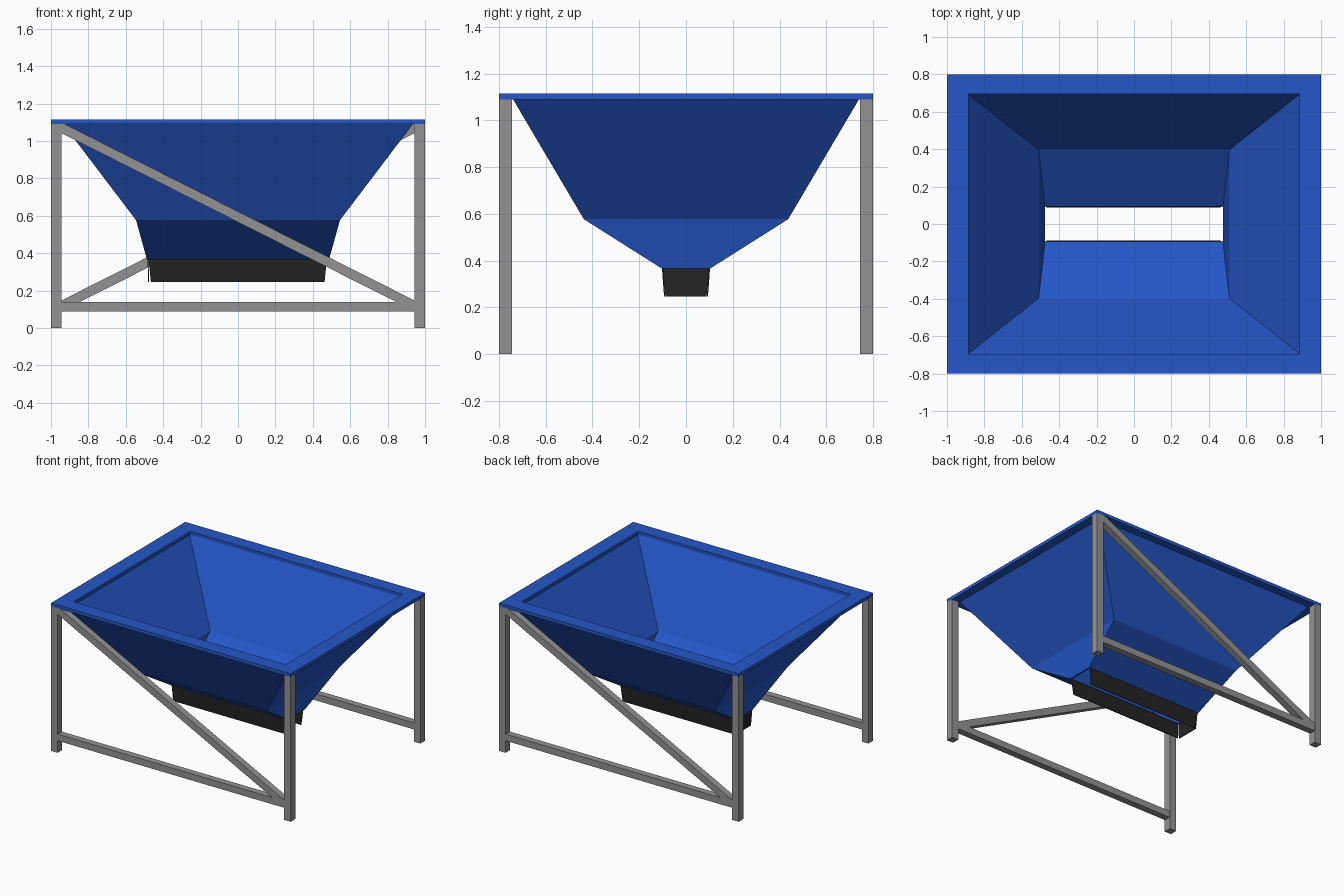
import bpy
import bmesh

if "Cube" in bpy.data.objects:
    bpy.data.objects.remove(bpy.data.objects["Cube"])


def material(name, rgb):
    m = bpy.data.materials.new(name)
    m.diffuse_color = (*rgb, 1)
    m.use_nodes = True
    m.node_tree.nodes["Principled BSDF"].inputs["Base Color"].default_value = m.diffuse_color
    return m


BLUE = material("blue paint", (0.018, 0.095, 0.58))
GREY = material("grey steel", (0.29, 0.29, 0.29))
BLACK = material("black rubber", (0.017, 0.017, 0.017))


def finish(name, bm, mat):
    bmesh.ops.recalc_face_normals(bm, faces=bm.faces)
    me = bpy.data.meshes.new(name)
    bm.to_mesh(me)
    bm.free()
    me.materials.append(mat)
    ob = bpy.data.objects.new(name, me)
    bpy.context.collection.objects.link(ob)
    return ob


def ring_tube(name, rings, mat):
    """Closed shell lofted through rectangular rings (half x, half y, z)."""
    bm = bmesh.new()
    loops = [[bm.verts.new((sx * x, sy * y, z))
              for sx, sy in ((-1, -1), (1, -1), (1, 1), (-1, 1))]
             for x, y, z in rings]
    for i, a in enumerate(loops):
        b = loops[(i + 1) % len(loops)]
        for j in range(4):
            k = (j + 1) % 4
            bm.faces.new((a[j], a[k], b[k], b[j]))
    return finish(name, bm, mat)


def prism(name, profile, depth, mat):
    """Extrude a planar polygon along the vector depth."""
    bm = bmesh.new()
    face = bm.faces.new([bm.verts.new(p) for p in profile])
    res = bmesh.ops.extrude_face_region(bm, geom=[face], use_keep_orig=True)
    verts = [g for g in res["geom"] if isinstance(g, bmesh.types.BMVert)]
    bmesh.ops.translate(bm, verts=verts, vec=depth)
    return finish(name, bm, mat)


# Flat rim around the hopper mouth
ring_tube("hopper_rim", [(1, 0.8, 1.09), (1, 0.8, 1.115),
                         (0.885, 0.695, 1.115), (0.885, 0.695, 1.09)], BLUE)

# Two-stage hopper with thick walls, open at the bottom
ring_tube("hopper_body", [(0.935, 0.74, 1.09), (0.545, 0.437, 0.577), (0.487, 0.105, 0.367),
                          (0.475, 0.093, 0.367), (0.51, 0.397, 0.577), (0.9, 0.705, 1.09)], BLUE)

# Each frame side is the other turned half a turn about z
for s, side in ((1, "front"), (-1, "back")):
    def pts(y, xz):
        return [(s * x, s * y, z) for x, z in xz]

    for x0, hand in ((-1, "left"), (0.945, "right")):
        x1 = x0 + 0.055
        prism(f"{side}_{hand}_post", pts(-0.8, [(x0, 0), (x1, 0), (x1, 1.09), (x0, 1.09)]),
              (0, s * 0.055, 0), GREY)
    prism(f"{side}_lower_beam",
          pts(-0.798, [(-0.945, 0.09), (0.945, 0.09), (0.945, 0.14), (-0.945, 0.14)]),
          (0, s * 0.05, 0), GREY)
    prism(f"{side}_diagonal_brace",
          pts(-0.798, [(-0.945, 1.043), (0.845, 0.14), (0.945, 0.14), (0.945, 0.147),
                       (-0.925, 1.09), (-0.945, 1.09)]),
          (0, s * 0.05, 0), GREY)

    # Long rubber skirt under the outlet
    y0, y1 = -s * 0.103, -s * 0.094
    prism(f"{side}_skirt", [(-0.478, y0, 0.37), (0.475, y0, 0.37),
                            (0.463, y1, 0.247), (-0.466, y1, 0.247)],
          (0, s * 0.005, 0), BLACK)

# Single end skirt, the other end stays open for discharge
prism("end_skirt", [(-0.484, -0.1, 0.37), (-0.484, 0.1, 0.37),
                    (-0.48, 0.088, 0.247), (-0.48, -0.088, 0.247)],
      (0.005, 0, 0), BLACK)
